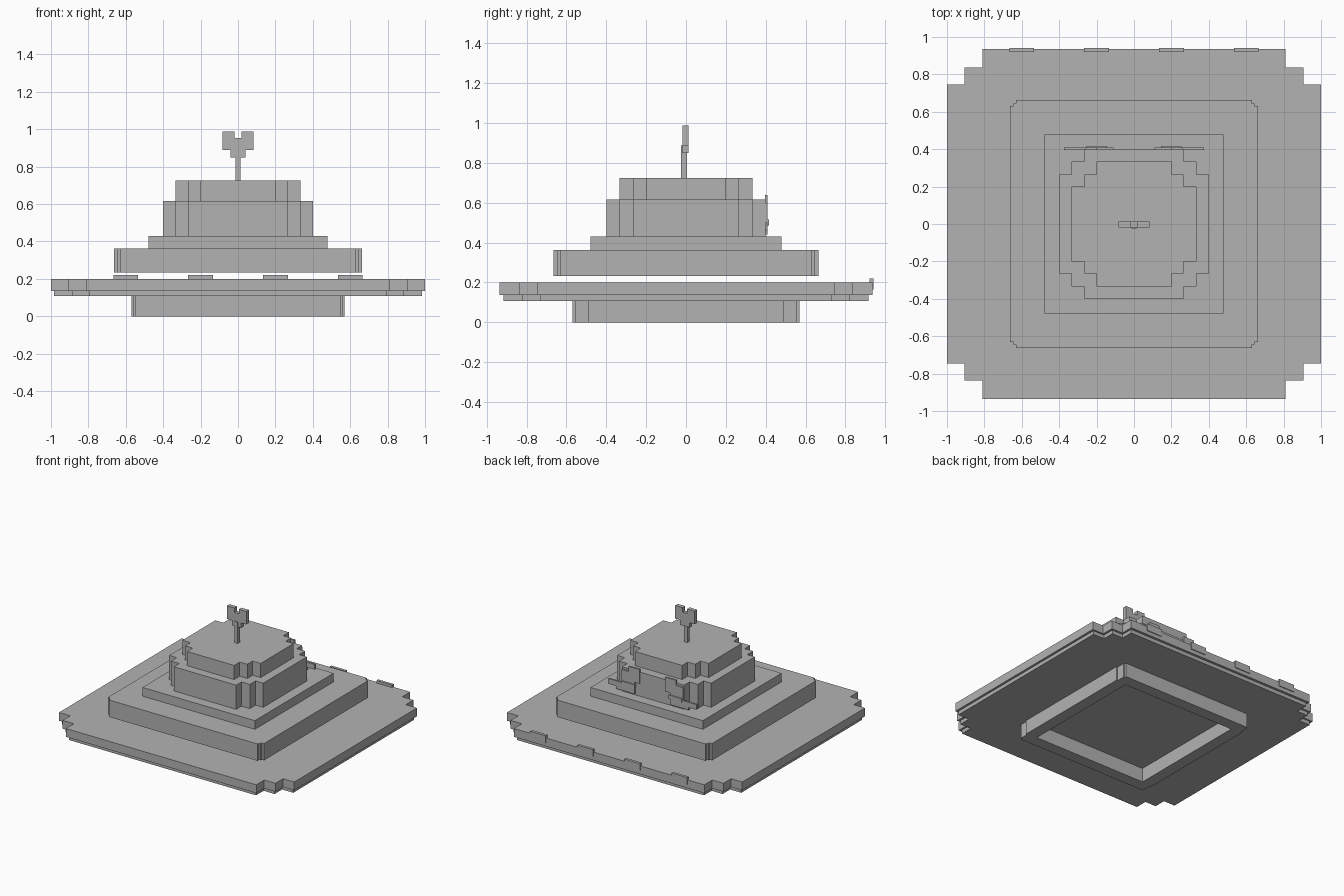
import bpy
import bmesh

default_cube = bpy.data.objects.get("Cube")
if default_cube:
    bpy.data.objects.remove(default_cube, do_unlink=True)

GREY = (0.45, 0.45, 0.45, 1)
mat = bpy.data.materials.new("plain grey")
mat.use_nodes = True
mat.diffuse_color = GREY
mat.node_tree.nodes["Principled BSDF"].inputs["Base Color"].default_value = GREY


def extrude_loops(name, loops, offset):
    """Fill flat outlines (inner ones become holes) and extrude them."""
    bm = bmesh.new()
    edges = []
    for loop in loops:
        verts = [bm.verts.new(p) for p in loop]
        edges += [bm.edges.new((v, verts[i - 1])) for i, v in enumerate(verts)]
    if len(loops) > 1:
        faces = bmesh.ops.triangle_fill(bm, edges=edges, use_beauty=True)["geom"]
        faces = [f for f in faces if isinstance(f, bmesh.types.BMFace)]
    else:
        faces = [bm.faces.new(verts)]
    top = bmesh.ops.extrude_face_region(bm, geom=faces, use_keep_orig=True)["geom"]
    bmesh.ops.translate(bm, vec=offset, verts=[g for g in top if isinstance(g, bmesh.types.BMVert)])
    bmesh.ops.recalc_face_normals(bm, faces=bm.faces)
    mesh = bpy.data.meshes.new(name)
    bm.to_mesh(mesh)
    bm.free()
    mesh.materials.append(mat)
    obj = bpy.data.objects.new(name, mesh)
    bpy.context.collection.objects.link(obj)
    return obj


def stepped_outline(xs, ys, z):
    """Rectangle with staircase corners: xs fall inward while ys rise outward."""
    q = []
    for i, (x, y) in enumerate(zip(xs, ys)):
        if i:
            q.append((x, ys[i - 1]))
        q.append((x, y))
    ring = q + [(-x, y) for x, y in reversed(q)]
    ring += [(-x, -y) for x, y in q] + [(x, -y) for x, y in reversed(q)]
    return [(x, y, z) for x, y in ring]


def tier(name, xs, ys, z0, z1):
    return extrude_loops(name, [stepped_outline(xs, ys, z0)], (0, 0, z1 - z0))


def box(name, x0, x1, y0, y1, z0, z1):
    loop = [(x0, y0, z0), (x1, y0, z0), (x1, y1, z0), (x0, y1, z0)]
    return extrude_loops(name, [loop], (0, 0, z1 - z0))


# Hollow foot ring
extrude_loops("foot_ring", [
    stepped_outline([0.57, 0.56, 0.55], [0.49, 0.555, 0.57], 0),
    stepped_outline([0.48], [0.48], 0)], (0, 0, 0.108))

# Wide platform and its lower lip
tier("platform_lip", [0.983, 0.888, 0.795], [0.733, 0.824, 0.916], 0.108, 0.136)
tier("platform", [1.0, 0.905, 0.81], [0.745, 0.838, 0.935], 0.136, 0.2)

# Raised tiers, the first floating above the platform
tier("floating_tier", [0.664, 0.645, 0.632], [0.632, 0.645, 0.664], 0.233, 0.363)
tier("square_tier", [0.478], [0.478], 0.363, 0.43)
tier("wall_tier", [0.4, 0.335, 0.265], [0.265, 0.335, 0.4], 0.43, 0.616)
tier("roof_tier", [0.333, 0.265, 0.2], [0.2, 0.265, 0.333], 0.616, 0.725)

# Tabs along the back rim
for i in range(4):
    x = -0.6 + 0.4 * i
    box(f"rim_tab_{i + 1}", x - 0.066, x + 0.066, 0.92, 0.941, 0.165, 0.22)

# Notched finial on a pole
box("finial_pole", -0.014, 0.014, -0.024, 0.004, 0.725, 0.888)
half = [(0.04, 0.85), (0.04, 0.888), (0.083, 0.888), (0.083, 0.988),
        (0.019, 0.988), (0.019, 0.953)]
outline = half + [(-x, z) for x, z in reversed(half)]
extrude_loops("finial_head", [[(x, -0.018, z) for x, z in outline]], (0, 0.031, 0))

# Stepped ornaments on the back wall, mirrored left and right
ornament = [(0.11, 0.53), (0.15, 0.53), (0.15, 0.44), (0.31, 0.44), (0.31, 0.46),
            (0.375, 0.46), (0.375, 0.5), (0.26, 0.5), (0.26, 0.6), (0.2, 0.6),
            (0.2, 0.64), (0.11, 0.64)]
for side, s in (("left", 1), ("right", -1)):
    extrude_loops(f"back_ornament_{side}", [[(s * x, 0.396, z) for x, z in ornament]], (0, 0.014, 0))
    lo, hi = sorted((s * 0.145, s * 0.255))
    box(f"ornament_block_{side}", lo, hi, 0.392, 0.417, 0.485, 0.515)
